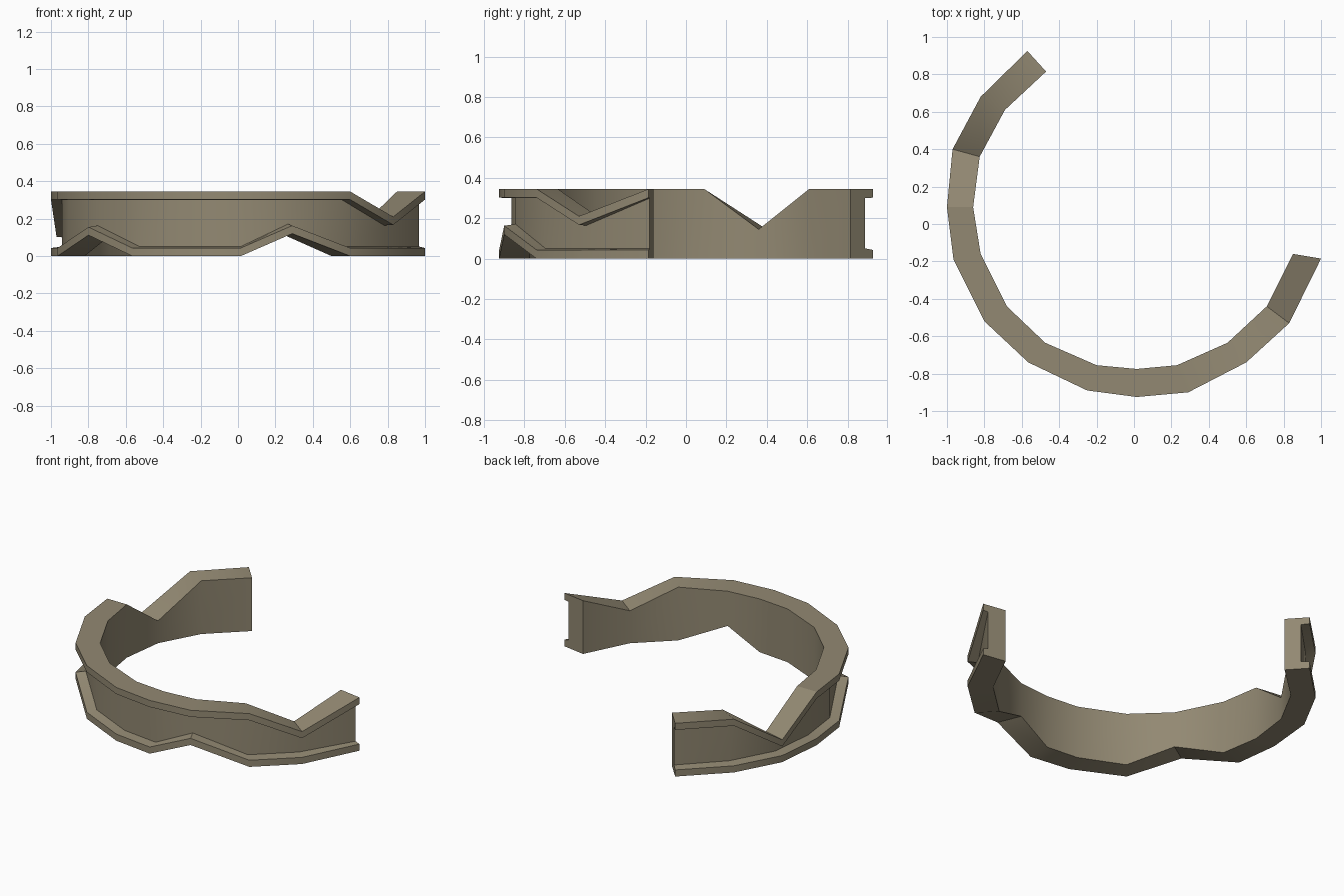
import bpy, bmesh
from mathutils import Vector

if "Cube" in bpy.data.objects:
    bpy.data.objects.remove(bpy.data.objects["Cube"])

TOP, LIP = 0.345, 0.043   # band height, rim thickness

# stations along the open band: outer xy, inner xy, bottom z, top z, groove depth
stations = [
    ((-0.57, 0.925), (-0.47, 0.815), 0.0, TOP, 0.052),
    ((-0.82, 0.68), (-0.69, 0.61), 0.0, TOP, 0.06),
    ((-0.97, 0.40), (-0.825, 0.36), 0.0, 0.145, 0.06),   # upper notch
    ((-1.00, 0.09), (-0.86, 0.09), 0.0, TOP, 0.06),
    ((-0.965, -0.19), (-0.82, -0.16), 0.0, TOP, 0.06),
    ((-0.80, -0.52), (-0.68, -0.44), 0.112, TOP, 0.06),  # lower notch
    ((-0.565, -0.74), (-0.475, -0.635), 0.0, TOP, 0.06),
    ((-0.25, -0.89), (-0.20, -0.755), 0.0, TOP, 0.06),
    ((0.015, -0.925), (0.015, -0.775), 0.0, TOP, 0.06),
    ((0.29, -0.90), (0.23, -0.755), 0.12, TOP, 0.06),    # lower notch
    ((0.60, -0.74), (0.50, -0.635), 0.0, TOP, 0.06),
    ((0.83, -0.53), (0.71, -0.44), 0.0, 0.21, 0.06),     # upper notch
    ((1.00, -0.185), (0.85, -0.16), 0.0, TOP, 0.032),
]

# channel-section band swept through the stations
bm = bmesh.new()
rings = []
for outer, inner, z0, z1, depth in stations:
    o, i = Vector(outer), Vector(inner)
    w = o + (i - o).normalized() * depth
    profile = [(i, z0), (o, z0), (o, z0 + LIP), (w, z0 + LIP + 0.008),
               (w, z1 - LIP - 0.003), (o, z1 - LIP), (o, z1), (i, z1)]
    rings.append([bm.verts.new((p.x, p.y, z)) for p, z in profile])
for a, b in zip(rings, rings[1:]):
    for k in range(8):
        n = (k + 1) % 8
        bm.faces.new((a[k], a[n], b[n], b[k]))

# end caps
bm.faces.new(rings[0])
bm.faces.new(rings[-1][::-1])
bmesh.ops.recalc_face_normals(bm, faces=bm.faces)

mesh = bpy.data.meshes.new("notched_band")
bm.to_mesh(mesh)
bm.free()
band = bpy.data.objects.new("notched_band", mesh)
bpy.context.collection.objects.link(band)

# single khaki colour
mat = bpy.data.materials.new("khaki")
mat.diffuse_color = (0.29, 0.25, 0.17, 1)
mat.use_nodes = True
mat.node_tree.nodes["Principled BSDF"].inputs["Base Color"].default_value = mat.diffuse_color
mesh.materials.append(mat)

# smooth along the curve, crisp rims
bpy.context.view_layer.objects.active = band
band.select_set(True)
bpy.ops.object.shade_smooth_by_angle(angle=0.6)
